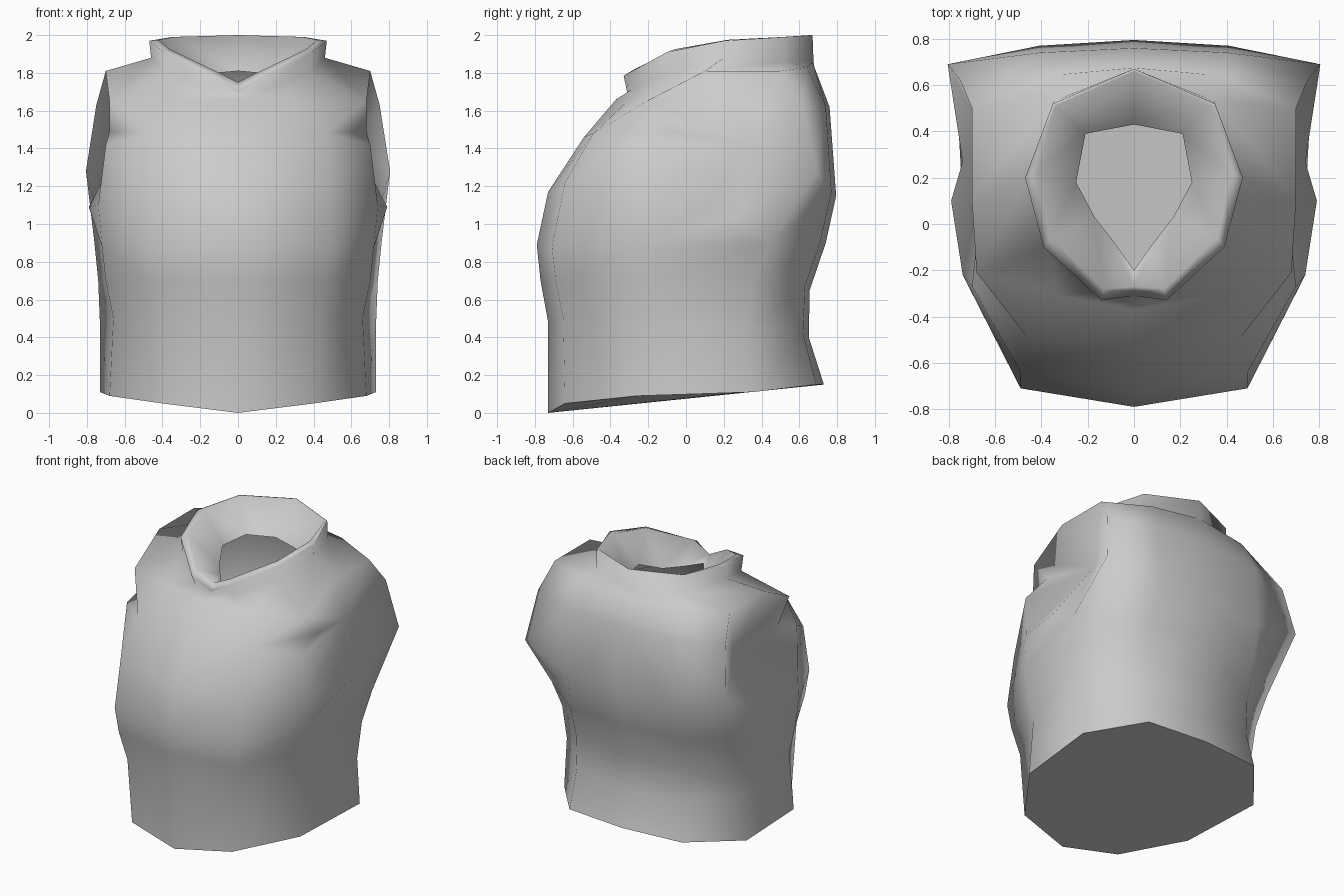
import bpy
import bmesh

default_cube = bpy.data.objects.get("Cube")
if default_cube:
    bpy.data.objects.remove(default_cube)

# One plain grey cloth
cloth = bpy.data.materials.new("grey_cloth")
cloth.use_nodes = True
grey = (0.6, 0.6, 0.6, 1)
cloth.diffuse_color = grey
shader = next(n for n in cloth.node_tree.nodes if n.type == "BSDF_PRINCIPLED")
shader.inputs["Base Color"].default_value = grey

bm = bmesh.new()
cache = {}


def vertex(point):
    """Return the shared vertex at a point, making it when needed."""
    if point not in cache:
        cache[point] = bm.verts.new(point)
    return cache[point]


def add_face(*points):
    """Add a smooth face; repeated corners are dropped, so quads may become triangles."""
    corners = list(dict.fromkeys(vertex(p) for p in points))
    if len(corners) > 2:
        face = bm.faces.new(corners)
        face.smooth = True
        return face


def loft(lower, upper):
    """Join two half rings that run from the front round to the back."""
    for i in range(len(lower) - 1):
        add_face(lower[i], lower[i + 1], upper[i + 1], upper[i])


# Half rings of the lower body: front centre, front, two sides, back, back centre
hem = [(0, -.73, 0), (.4, -.64, .05), (.68, -.26, .09),
       (.73, .35, .11), (.45, .69, .15), (0, .73, .15)]
waist = [(0, -.73, .48), (.43, -.65, .5), (.66, -.24, .5),
         (.73, .32, .45), (.44, .62, .42), (0, .65, .4)]
ribs = [(0, -.77, .7), (.47, -.69, .7), (.7, -.25, .7),
        (.74, .36, .7), (.44, .63, .67), (0, .655, .65)]
belly = [(0, -.79, .89), (.49, -.71, .88), (.72, -.26, .88),
         (.76, .45, .9), (.43, .71, .9), (0, .74, .9)]

# Arm opening corners, and the deepest point of its sunken cover
arm_front_low = (.74, -.22, 1.1)
arm_bottom = (.79, .1, 1.09)
arm_back_bottom = (.74, .27, 1.04)
arm_back_low = (.805, .69, 1.28)
arm_back_high = (.75, .62, 1.63)
shoulder_back = (.7, .5, 1.81)
shoulder_front = (.7, .1, 1.81)
arm_front_high = (.68, -.21, 1.65)
arm_front_dent = (.68, -.08, 1.49)
arm_front_mid = (.7, -.27, 1.42)
arm_deep = (.62, .34, 1.42)

# Front and back strips of the chest
chest_front = [(0, -.73, 1.17), (.49, -.64, 1.22), arm_front_low]
chest_back = [arm_back_low, (.41, .77, 1.17), (0, .795, 1.15)]
upper_front = [(0, -.54, 1.46), (.46, -.49, 1.48), arm_front_mid]
upper_back = [arm_back_high, (.41, .74, 1.62), (0, .76, 1.62)]
yoke_front = [(0, -.37, 1.66), (.32, -.31, 1.65), arm_front_high]
yoke_back = [shoulder_back, (.38, .64, 1.83), (0, .68, 1.83)]

# Collar: base, flared rim, rolled lip and the neck hole inside
base = [(0, -.31, 1.69), (.14, -.29, 1.71), (.38, -.09, 1.8),
        (.46, .2, 1.88), (.35, .53, 1.86), (0, .675, 1.86)]
rim = [(0, -.3, 1.7), (.14, -.33, 1.785), (.39, -.1, 1.91),
       (.47, .2, 1.97), (.35, .52, 1.99), (0, .67, 2)]
lip = [(0, -.27, 1.75), (.13, -.28, 1.815), (.36, -.06, 1.925),
       (.42, .22, 1.975), (.34, .51, 1.99), (0, .66, 2)]
hole = [(0, -.2, 1.71), (.085, -.08, 1.71), (.17, .03, 1.715),
        (.25, .18, 1.78), (.21, .39, 1.79), (0, .43, 1.81)]

# Closed underside with a crisp hem, then the lower body
underside = add_face(*reversed(hem))
for edge in underside.edges:
    edge.smooth = False
for low, high in ((hem, waist), (waist, ribs), (ribs, belly)):
    loft(low, high)

# Chest and back
for low, high in ((belly[:3], chest_front), (chest_front, upper_front),
                  (upper_front[:2], yoke_front[:2]), (belly[3:], chest_back),
                  (chest_back, upper_back), (upper_back, yoke_back)):
    loft(low, high)

# Fold in front of the arm opening
add_face(upper_front[1], arm_front_mid, arm_front_dent)
add_face(upper_front[1], arm_front_dent, arm_front_high, yoke_front[1])

# Side panel under the arm
side_front, side_back = belly[2:4]
add_face(side_front, side_back, arm_back_bottom)
add_face(side_front, arm_back_bottom, arm_bottom)
add_face(side_front, arm_bottom, arm_front_low)
add_face(side_back, arm_back_low, arm_back_bottom)

# Sunken cover of the arm opening, fanned from its deepest point
arm_edge = [arm_bottom, arm_back_bottom, arm_back_low, arm_back_high,
            shoulder_back, shoulder_front, arm_front_high, arm_front_dent,
            arm_front_mid, arm_front_low]
for first, second in zip(arm_edge, arm_edge[1:] + arm_edge[:1]):
    add_face(arm_deep, first, second)

# Shoulders meeting the collar, then the collar itself
yoke = yoke_front + [shoulder_front] + yoke_back
loft(yoke, base[:5] + base[4:])
loft(base, rim)
loft(rim, lip)
loft(lip, hole)

mesh = bpy.data.meshes.new("torso_garment")
bm.to_mesh(mesh)
bm.free()
mesh.materials.append(cloth)
garment = bpy.data.objects.new("torso_garment", mesh)
bpy.context.collection.objects.link(garment)

# Mirror to the right half
mirror = garment.modifiers.new("mirror", "MIRROR")
mirror.use_clip = True
